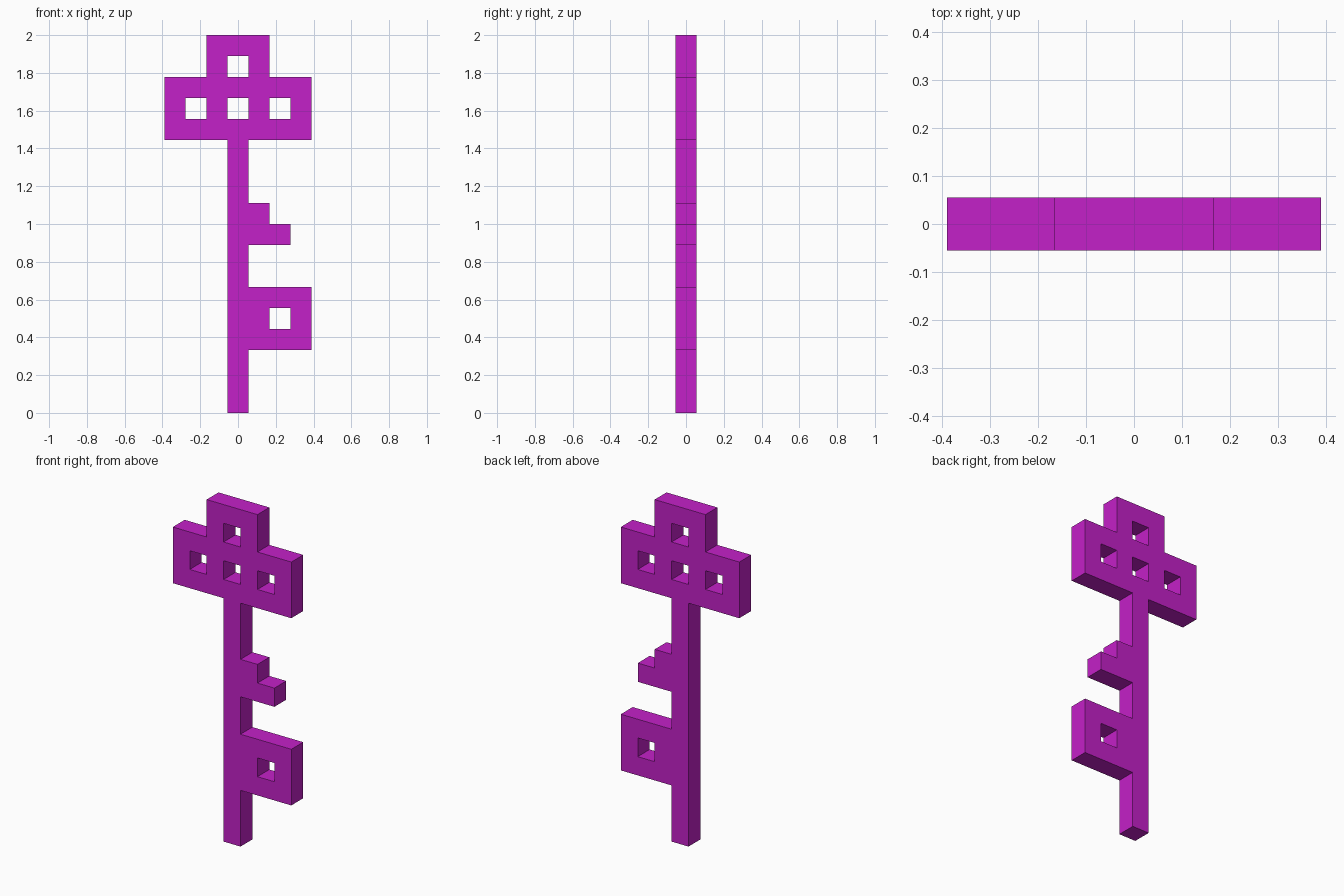
import bpy, bmesh, math
from mathutils import Matrix

if "Cube" in bpy.data.objects:
    bpy.data.objects.remove(bpy.data.objects["Cube"])

U = 2 / 18            # one grid step: the key is 18 steps tall, 1 step thick

magenta = bpy.data.materials.new("magenta")
magenta.diffuse_color = (0.55, 0.015, 0.58, 1)
magenta.use_nodes = True
magenta.node_tree.nodes["Principled BSDF"].inputs["Base Color"].default_value = magenta.diffuse_color


def square(x, z):
    """Outline of a one-step square hole centred on x with its bottom at z."""
    return [(x - .5, z), (x + .5, z), (x + .5, z + 1), (x - .5, z + 1)]


def plate(name, outline, holes=()):
    """Upright flat plate from a profile in grid steps, with square holes."""
    curve = bpy.data.curves.new(name + "_profile", 'CURVE')
    curve.dimensions = '2D'
    curve.fill_mode = 'BOTH'
    curve.extrude = U / 2
    for loop in [outline] + [square(*h) for h in holes]:
        spline = curve.splines.new('POLY')
        spline.points.add(len(loop) - 1)
        for point, (x, z) in zip(spline.points, loop):
            point.co = (x * U, z * U, 0, 1)
        spline.use_cyclic_u = True

    # Turn the filled profile into one clean, welded mesh standing upright
    helper = bpy.data.objects.new(name + "_helper", curve)
    bpy.context.collection.objects.link(helper)
    bpy.context.view_layer.update()
    graph = bpy.context.evaluated_depsgraph_get()
    mesh = bpy.data.meshes.new_from_object(helper.evaluated_get(graph))
    bpy.data.objects.remove(helper)
    bm = bmesh.new()
    bm.from_mesh(mesh)
    bmesh.ops.remove_doubles(bm, verts=bm.verts, dist=1e-4)
    bmesh.ops.transform(bm, verts=bm.verts,
                        matrix=Matrix.Rotation(math.pi / 2, 4, 'X'))
    bmesh.ops.recalc_face_normals(bm, faces=bm.faces)
    for face in bm.faces:
        face.smooth = False
    bm.to_mesh(mesh)
    bm.free()
    mesh.name = name
    mesh.materials.clear()
    mesh.materials.append(magenta)
    obj = bpy.data.objects.new(name, mesh)
    bpy.context.collection.objects.link(obj)
    return obj


# Shaft
plate("shaft", [(-.5, 0), (.5, 0), (.5, 13), (-.5, 13)])

# Handle: mirrored stepped outline with four holes
half = [(3.5, 13), (3.5, 16), (1.5, 16), (1.5, 18)]
plate("handle", half + [(-x, z) for x, z in reversed(half)],
      [(-2, 14), (0, 14), (2, 14), (0, 16)])

# Stepped upper tooth
plate("upper_tooth", [(.5, 8), (2.5, 8), (2.5, 9), (1.5, 9), (1.5, 10), (.5, 10)])

# Square lower tooth with a hole
plate("lower_tooth", [(.5, 3), (3.5, 3), (3.5, 6), (.5, 6)], [(2, 4)])
